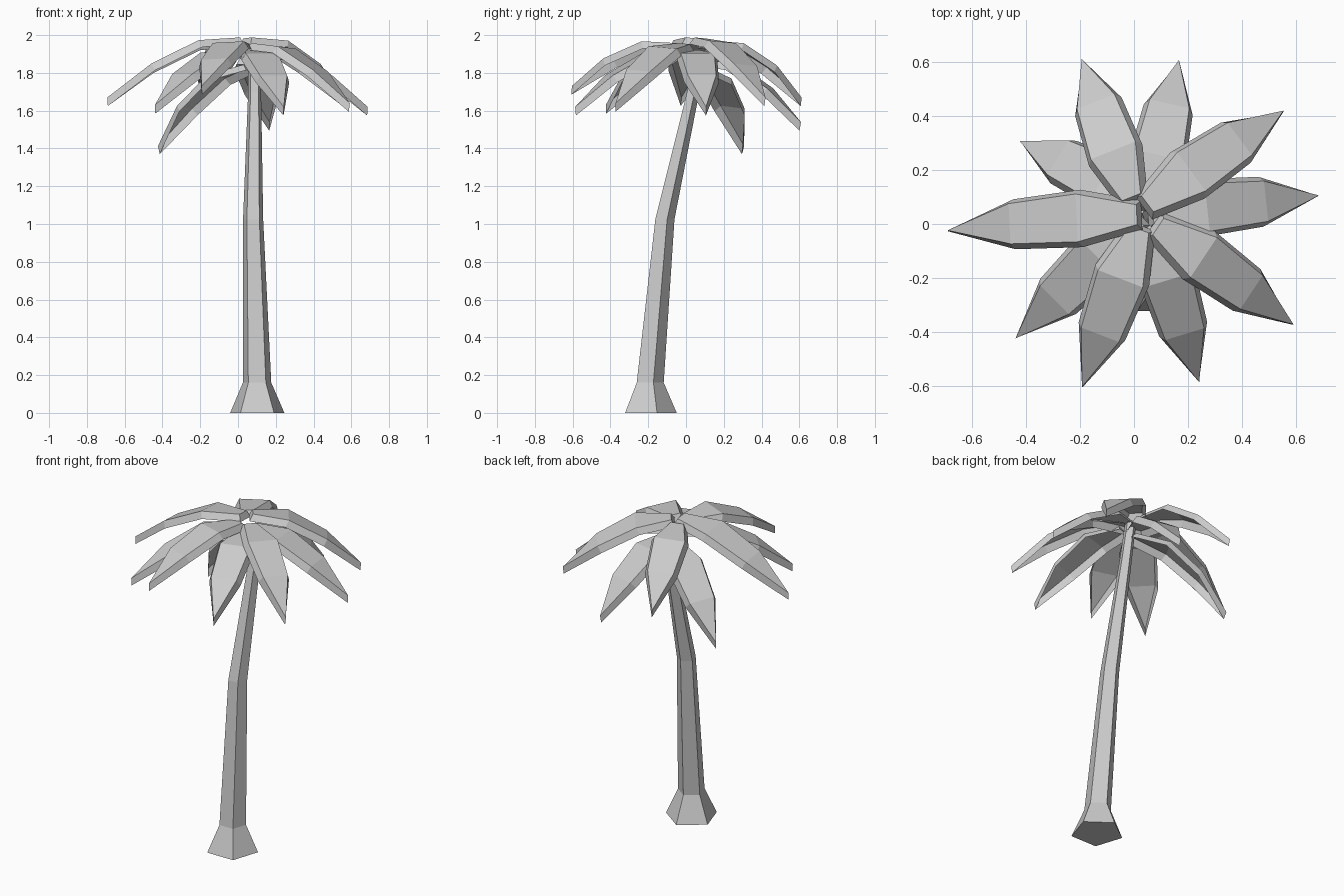
import bpy, bmesh
from math import sin, cos, radians
from mathutils import Vector, Matrix

if "Cube" in bpy.data.objects:
    bpy.data.objects.remove(bpy.data.objects["Cube"])

def finish(name, bm):
    bmesh.ops.recalc_face_normals(bm, faces=bm.faces)
    me = bpy.data.meshes.new(name)
    bm.to_mesh(me)
    bm.free()
    ob = bpy.data.objects.new(name, me)
    bpy.context.collection.objects.link(ob)
    return ob

# Trunk: five-sided tube through (x, y, z, radius) rings, flared foot
bm = bmesh.new()
rings = []
for x, y, z, r in [(.102, -.20, 0, .151), (.101, -.197, .16, .079),
                   (.08, -.117, 1.025, .056), (.088, .035, 1.70, .036),
                   (.085, .07, 1.90, .033)]:
    rings.append([bm.verts.new((x + r * cos(radians(90 + 72 * i)),
                                y + r * sin(radians(90 + 72 * i)), z)) for i in range(5)])
for a, b in zip(rings, rings[1:]):
    for i in range(5):
        j = (i + 1) % 5
        bm.faces.new((a[i], a[j], b[j], b[i]))
bm.faces.new(rings[0][::-1])
bm.faces.new(rings[-1])
finish("trunk", bm)

# Frond: bent tapering blade with a flared rim hanging below it, open underneath
SECTIONS = [(0, 0, .055), (.27, .08, .107), (.63, .078, .093)]   # along, rise, half width
THICK, FLARE = .042, .018

def frond(name, base, tip, roll):
    base, tip = Vector(base), Vector(tip)
    chord = tip - base
    side = Vector((-chord.y, chord.x, 0)).normalized()           # left, looking outward
    side = Matrix.Rotation(radians(roll), 3, chord.normalized()) @ side
    up = chord.cross(side).normalized()
    bm = bmesh.new()
    outlines = []
    for drop, flare in ((0, -FLARE), (THICK, 0)):
        left, right = [], []
        for f, h, w in SECTIONS:
            c = base + chord * f + up * (h - drop)
            left.append(bm.verts.new(c + side * (w + flare)))
            right.append(bm.verts.new(c - side * (w + flare)))
        end = bm.verts.new(tip + chord.normalized() * (flare + .015) + up * (THICK / 2 - drop))
        if drop == 0:
            for i in range(2):
                bm.faces.new((left[i], left[i + 1], right[i + 1], right[i]))
            bm.faces.new((left[2], end, right[2]))
        outlines.append(left + [end] + right[::-1])
    # rim around the outline
    top, bot = outlines
    for i in range(7):
        j = (i + 1) % 7
        bm.faces.new((top[i], top[j], bot[j], bot[i]))
    finish(name, bm)

FRONDS = {
    "upper_frond_left": ((.01, .035, 1.985), (-.685, -.025, 1.65), 5),
    "upper_frond_back_right": ((.05, .075, 1.985), (.55, .415, 1.65), -5),
    "upper_frond_front_right": ((.09, -.01, 1.955), (.585, -.37, 1.62), -5),
    "upper_frond_back_left": ((-.01, .10, 1.97), (-.19, .605, 1.65), -4),
    "upper_frond_front_left": ((.02, -.02, 1.955), (-.19, -.60, 1.71), 3),
    "lower_frond_right": ((.07, .04, 1.92), (.68, .105, 1.60), 0),
    "lower_frond_back": ((.05, .07, 1.88), (.165, .60, 1.52), 0),
    "lower_frond_front_left": ((.01, .02, 1.92), (-.435, -.42, 1.61), 0),
    "lower_frond_back_left": ((.05, .07, 1.84), (-.415, .30, 1.395), 8),
    "lower_frond_front": ((.07, -.02, 1.92), (.24, -.58, 1.60), 0),
}
for name, (base, tip, roll) in FRONDS.items():
    frond(name, base, tip, roll)
